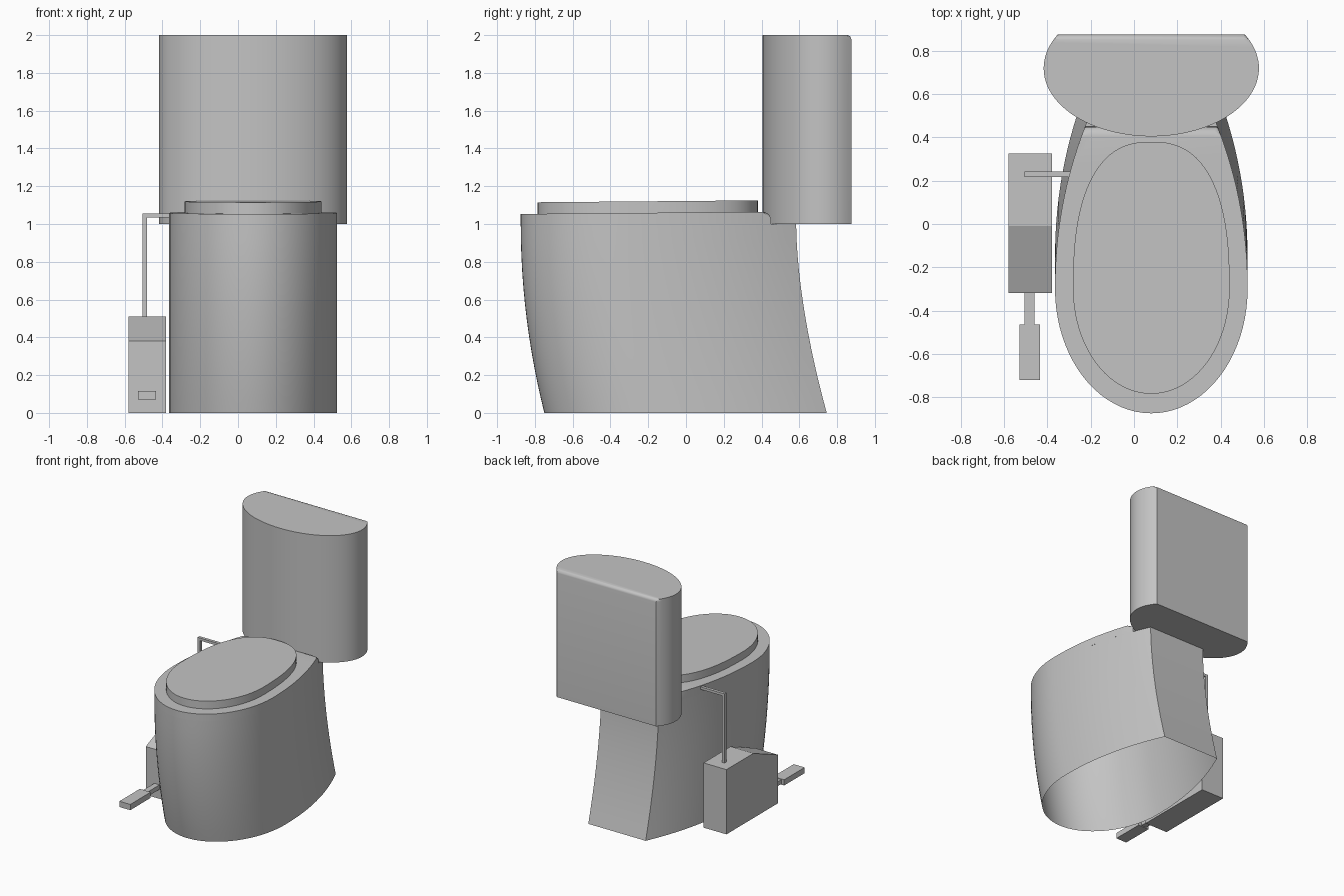
import bpy, bmesh, math

if "Cube" in bpy.data.objects:
    bpy.data.objects.remove(bpy.data.objects["Cube"])

CX = 0.08  # centre line of bowl, lid and tank

grey = bpy.data.materials.new("light grey")
grey.diffuse_color = (0.55, 0.55, 0.55, 1)
grey.use_nodes = True
grey.node_tree.nodes["Principled BSDF"].inputs["Base Color"].default_value = grey.diffuse_color


def finish(name, bm, smooth=True):
    bmesh.ops.recalc_face_normals(bm, faces=bm.faces)
    mesh = bpy.data.meshes.new(name)
    bm.to_mesh(mesh)
    bm.free()
    mesh.materials.append(grey)
    ob = bpy.data.objects.new(name, mesh)
    bpy.context.collection.objects.link(ob)
    if smooth:
        bpy.ops.object.select_all(action='DESELECT')
        ob.select_set(True)
        bpy.context.view_layer.objects.active = ob
        bpy.ops.object.shade_smooth_by_angle(angle=math.radians(35))
    return ob


def mirrored(half):
    """Close a half outline of (width, y), front to back, across the centre line."""
    return half + [(-w, y) for w, y in reversed(half) if w > 1e-5]


def slab(name, outline, z0, top, bevel, segments=5, bottom=True):
    """Upright slab with a rounded top edge; top(y) gives its height."""
    bm = bmesh.new()
    lo = [bm.verts.new((CX + x, y, z0)) for x, y in outline]
    hi = [bm.verts.new((CX + x, y, top(y))) for x, y in outline]
    n = len(lo)
    for i in range(n):
        j = (i + 1) % n
        bm.faces.new((lo[i], lo[j], hi[j], hi[i]))
    cap = bm.faces.new(hi)
    if bottom:
        bm.faces.new(lo[::-1])
    bmesh.ops.bevel(bm, geom=list(cap.edges), offset=bevel, segments=segments,
                    profile=0.5, affect='EDGES', clamp_overlap=True)
    return finish(name, bm)


def box(name, x0, x1, y0, y1, z0, z1):
    bm = bmesh.new()
    bmesh.ops.create_cube(bm, size=1)
    for v in bm.verts:
        v.co = (x1 if v.co.x > 0 else x0, y1 if v.co.y > 0 else y0,
                z1 if v.co.z > 0 else z0)
    return finish(name, bm, False)


def bowl_half(y_end):
    """Elliptical nose, then sides tapering to the flat back."""
    pts = []
    for i in range(21):
        a = math.pi / 2 * i / 20
        pts.append((0.445 * math.sin(a), -0.3 - 0.575 * math.cos(a)))
    for i in range(1, 17):
        y = -0.3 + (y_end + 0.3) * i / 16
        pts.append((0.445 - 0.195 * ((y + 0.3) / 0.883) ** 2.1, y))
    return pts


# Bowl body: the same outline slides and stretches along y with height, open below
def bowl_front(z):
    return -0.875 + 0.125 * (1 - z) ** 2


def bowl_back(z):
    return 0.583 + 0.162 * (1 - z) ** 1.7


bm = bmesh.new()
outline = mirrored(bowl_half(0.583))
rings = []
for k in range(13):
    z = k / 12
    f, b = bowl_front(z), bowl_back(z)
    rings.append([bm.verts.new((CX + x, f + (b - f) * (y + 0.875) / 1.458, z))
                  for x, y in outline])
for r0, r1 in zip(rings, rings[1:]):
    for i in range(len(r0)):
        j = (i + 1) % len(r0)
        bm.faces.new((r0[i], r0[j], r1[j], r1[i]))
bm.faces.new(rings[-1])
finish("bowl", bm)

# Rim: rounded ledge, rising a little to the back
slab("rim", mirrored(bowl_half(0.45)), 1.0,
     lambda y: 1.053 + 0.012 * (y + 0.875) / 1.325, 0.045, bottom=False)

# Lid: egg outline, blunt at the back
lid = []
for i in range(21):
    a = math.pi / 2 * i / 20
    lid.append((0.362 * math.sin(a), -0.3 - 0.485 * math.cos(a)))
for i in range(1, 25):
    a = math.pi / 2 * i / 24
    w = max(math.cos(a), 0) ** 0.8 if i < 24 else 0
    lid.append((0.362 * w, -0.3 + 0.68 * math.sin(a) ** 0.8))
lid_outline = lid + [(-w, y) for w, y in reversed(lid[1:-1])]
slab("lid", lid_outline, 1.045, lambda y: 1.115 + 0.01 * (y + 0.785) / 1.165, 0.04)

# Tank: ellipse cut flat at the back
tank = []
cut = math.asin((0.875 - 0.72) / 0.315)
for i in range(33):
    a = -math.pi / 2 + (math.pi / 2 + cut) * i / 32
    tank.append((0.4975 * math.cos(a), 0.72 + 0.315 * math.sin(a)))
slab("tank", mirrored(tank), 1.0, lambda y: 2.0, 0.022, 4)

# Pedal housing: side profile with a sloping front top
profile = [(-0.32, 0), (0.325, 0), (0.325, 0.51), (-0.01, 0.51), (-0.32, 0.38)]
bm = bmesh.new()
sides = [[bm.verts.new((x, y, z)) for y, z in profile] for x in (-0.58, -0.38)]
for s in sides:
    bm.faces.new(s)
for i in range(5):
    j = (i + 1) % 5
    bm.faces.new((sides[0][i], sides[0][j], sides[1][j], sides[1][i]))
finish("pedal_housing", bm, False)

# Pedal and its arm
box("pedal_arm", -0.505, -0.46, -0.47, -0.31, 0.075, 0.11)
box("pedal_pad", -0.53, -0.435, -0.72, -0.465, 0.07, 0.115)

# Water pipe from the housing to the rim
box("pipe_upright", -0.505, -0.482, 0.218, 0.242, 0.50, 1.035)
box("pipe_across", -0.505, -0.27, 0.218, 0.242, 1.035, 1.055)
